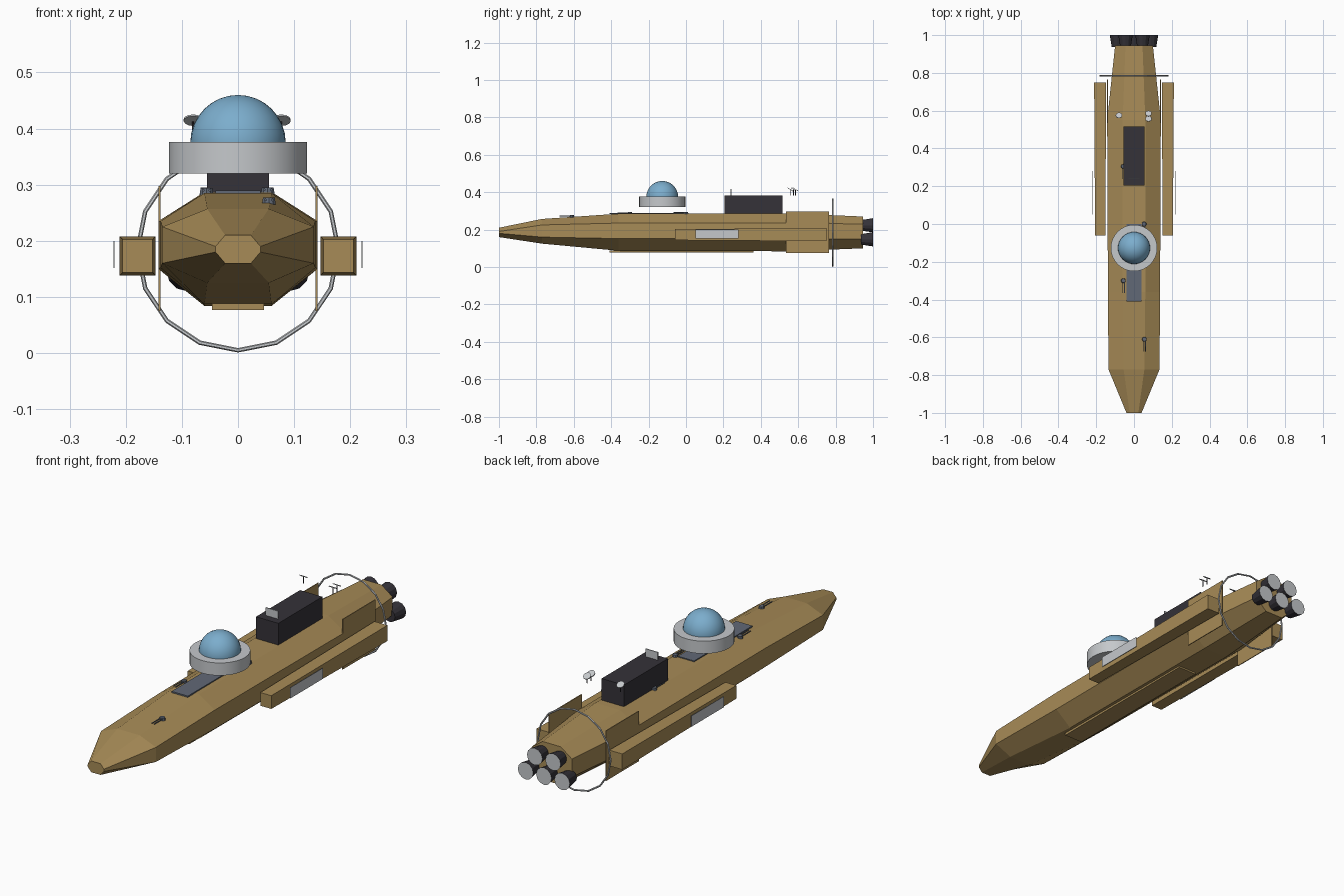
import bpy, bmesh, math
from mathutils import Matrix, Vector

if "Cube" in bpy.data.objects:
    bpy.data.objects.remove(bpy.data.objects["Cube"])


def material(name, r, g, b):
    m = bpy.data.materials.new(name)
    m.use_nodes = True
    m.diffuse_color = (r, g, b, 1)
    bsdf = m.node_tree.nodes["Principled BSDF"]
    bsdf.inputs["Base Color"].default_value = (r, g, b, 1)
    bsdf.inputs["Roughness"].default_value = 0.7
    return m


TAN = material("tan_hull", 0.39, 0.26, 0.095)
GREY = material("light_grey", 0.56, 0.58, 0.6)
BLUE = material("dome_blue", 0.2, 0.42, 0.61)
DARK = material("charcoal", 0.035, 0.032, 0.04)
SLATE = material("slate", 0.12, 0.14, 0.18)


def finish(name, bm, *mats, smooth=False):
    bmesh.ops.recalc_face_normals(bm, faces=bm.faces)
    mesh = bpy.data.meshes.new(name)
    bm.to_mesh(mesh)
    bm.free()
    for m in mats:
        mesh.materials.append(m)
    obj = bpy.data.objects.new(name, mesh)
    bpy.context.collection.objects.link(obj)
    if smooth:
        bpy.ops.object.select_all(action="DESELECT")
        obj.select_set(True)
        bpy.context.view_layer.objects.active = obj
        bpy.ops.object.shade_smooth_by_angle(angle=math.radians(40))
    return obj


def add_box(bm, lo, hi):
    lo, hi = Vector(lo), Vector(hi)
    mat = Matrix.Translation((lo + hi) / 2) @ Matrix.Diagonal((*(hi - lo), 1))
    return bmesh.ops.create_cube(bm, size=1, matrix=mat)["verts"]


def box(name, lo, hi, mat):
    bm = bmesh.new()
    add_box(bm, lo, hi)
    return finish(name, bm, mat)


def add_cone(bm, centre, r1, r2, depth, sides, tilt=0.0):
    mat = Matrix.Translation(centre) @ Matrix.Rotation(tilt, 4, "X")
    return bmesh.ops.create_cone(bm, cap_ends=True, segments=sides, radius1=r1,
                                 radius2=r2, depth=depth, matrix=mat)["verts"]


# Hull: octagonal sections (y, half width, flat half width, bottom, low side, high side, top)
sections = [(-1, 0.04, 0.023, 0.16, 0.18, 0.19, 0.21),
            (-0.77, 0.135, 0.055, 0.125, 0.16, 0.225, 0.257),
            (-0.36, 0.138, 0.06, 0.087, 0.152, 0.235, 0.285),
            (0.55, 0.142, 0.06, 0.084, 0.15, 0.235, 0.287),
            (0.945, 0.1, 0.045, 0.1, 0.15, 0.23, 0.27)]
bm = bmesh.new()
rings = []
for y, w, f, z0, z1, z2, z3 in sections:
    half = [(f, z0), (w, z1), (w, z2), (f, z3)]
    outline = half + [(-x, z) for x, z in reversed(half)]
    rings.append([bm.verts.new((x, y, z)) for x, z in outline])
for a, b in zip(rings, rings[1:]):
    for i in range(8):
        j = (i + 1) % 8
        bm.faces.new((a[i], a[j], b[j], b[i]))
bm.faces.new(rings[0])
bm.faces.new(rings[-1])
finish("hull", bm, TAN)

# Side pods, fins and outer panels
for side, s in (("left", 1), ("right", -1)):
    bm = bmesh.new()
    centre = Vector((s * 0.179, 0, 0.173))
    for v in add_box(bm, centre - Vector((0.032, 0.06, 0.035)),
                     centre + Vector((0.032, 0.75, 0.035))):
        if v.co.y < 0:
            v.co.x = centre.x + (v.co.x - centre.x) * 0.84
            v.co.z = centre.z + (v.co.z - centre.z) * 0.84
    finish(side + "_pod", bm, TAN)
    box(side + "_fin", (s * 0.14 - 0.002, 0.535, 0.075), (s * 0.14 + 0.002, 0.765, 0.298), TAN)
    box(side + "_panel", (s * 0.221 - 0.001, 0.05, 0.152), (s * 0.221 + 0.001, 0.28, 0.2), GREY)

# Plates on the deck and belly
box("deck_plate", (-0.04, -0.41, 0.284), (0.04, 0, 0.29), SLATE)
box("belly_plate", (-0.046, -0.41, 0.077), (0.046, 0.36, 0.088), TAN)

# Deck house with upright panel
box("deck_house", (-0.055, 0.205, 0.28), (0.055, 0.515, 0.383), DARK)
box("upright_panel", (-0.03, 0.238, 0.383), (0.03, 0.242, 0.418), GREY)

# Observation disc and dome
bm = bmesh.new()
add_cone(bm, (0, -0.127, 0.348), 0.123, 0.123, 0.056, 32)
finish("observation_disc", bm, GREY, smooth=True)
bm = bmesh.new()
bmesh.ops.create_uvsphere(bm, u_segments=32, v_segments=16, radius=0.085,
                          matrix=Matrix.Translation((0, -0.127, 0.375)))
bmesh.ops.bisect_plane(bm, geom=bm.verts[:] + bm.edges[:] + bm.faces[:],
                       plane_co=(0, 0, 0.37), plane_no=(0, 0, 1), clear_inner=True)
finish("dome", bm, BLUE, smooth=True)

# Sixteen-sided hoop around the stern
bm = bmesh.new()
loops = []
for i in range(16):
    a = math.tau * i / 16
    loop = []
    for k in range(6):
        t = math.tau * k / 6
        r = 0.179 + 0.004 * math.cos(t)
        loop.append(bm.verts.new((r * math.sin(a), 0.785 + 0.004 * math.sin(t),
                                  0.184 + r * math.cos(a))))
    loops.append(loop)
for i in range(16):
    a, b = loops[i], loops[(i + 1) % 16]
    for k in range(6):
        n = (k + 1) % 6
        bm.faces.new((a[k], a[n], b[n], b[k]))
finish("stern_hoop", bm, GREY)

# Engine nozzles: two above three, with pale exhaust faces
bm = bmesh.new()
for x, z in [(-0.045, 0.223), (0.045, 0.223), (-0.09, 0.148), (0, 0.148), (0.09, 0.148)]:
    add_cone(bm, (x, 0.968, z), 0.028, 0.038, 0.064, 12, -math.pi / 2)
bm.normal_update()
for f in bm.faces:
    f.material_index = int(f.normal.y > 0.9)
finish("engine_nozzles", bm, DARK, GREY)

# Small dishes on stalks
bm = bmesh.new()
for x, y in [(-0.08, 0.575), (0.077, 0.585), (0.077, 0.557)]:
    add_cone(bm, (x, y, 0.415), 0.017, 0.017, 0.003, 12, math.radians(-32))
finish("dishes", bm, GREY)
bm = bmesh.new()
for x, y in [(-0.08, 0.575), (0.077, 0.585), (0.077, 0.557)]:
    add_cone(bm, (x, y, 0.398), 0.002, 0.002, 0.03, 6)
finish("dish_stalks", bm, DARK)

# Twin-barrelled deck guns
bm = bmesh.new()
for x, y, z in [(0.055, -0.61, 0.268), (-0.056, -0.3, 0.285),
                (0.053, 0, 0.286), (-0.056, 0.305, 0.286)]:
    add_cone(bm, (x, y, z + 0.003), 0.013, 0.011, 0.012, 10)
    for dx in (-0.006, 0.006):
        add_cone(bm, (x + dx, y - 0.038, z + 0.005), 0.0025, 0.0025, 0.055, 6, math.pi / 2)
finish("deck_guns", bm, SLATE)
